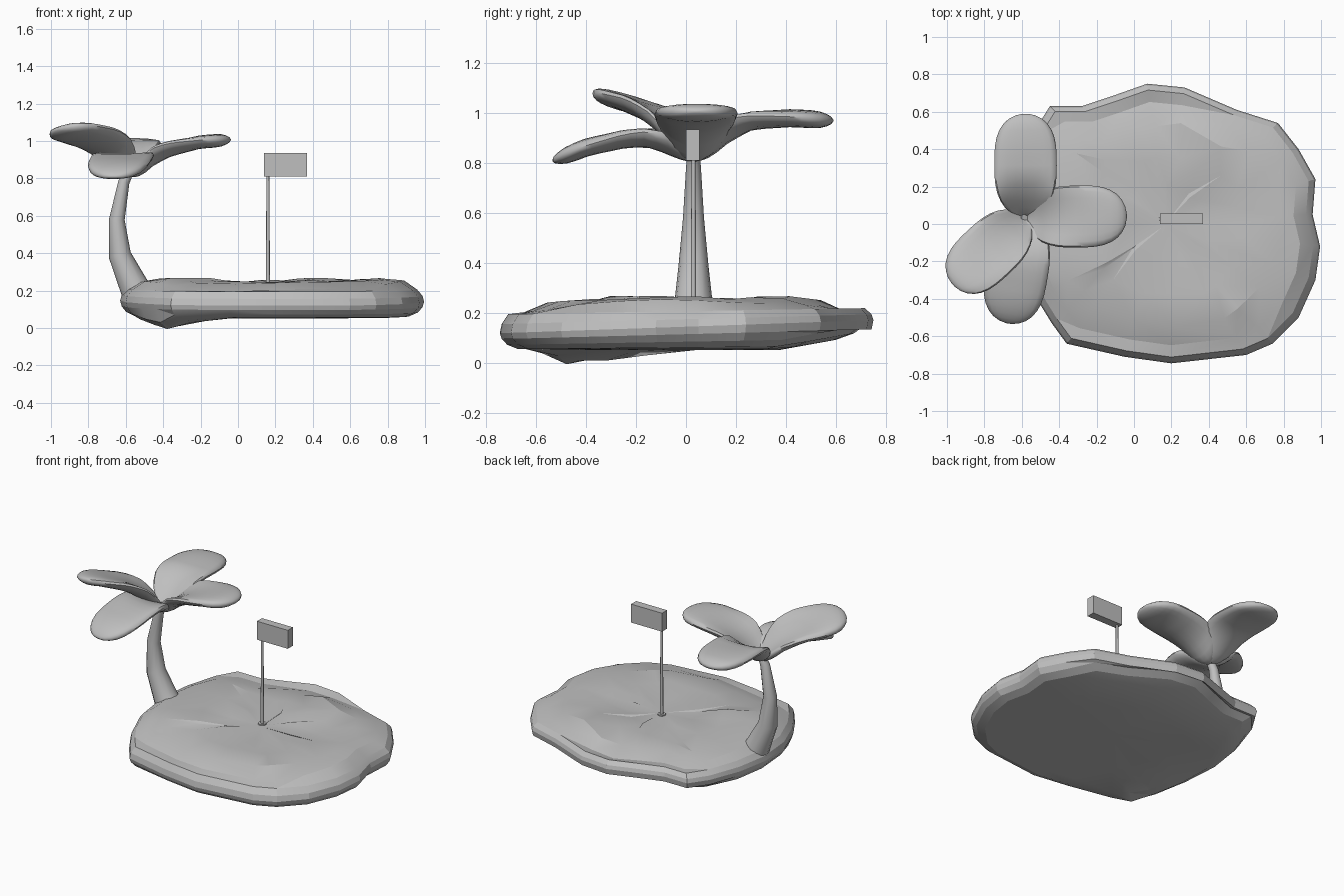
import bpy, bmesh, math, random
from mathutils import Vector

if "Cube" in bpy.data.objects:
    bpy.data.objects.remove(bpy.data.objects["Cube"])

random.seed(4)
grey = bpy.data.materials.new("plain grey")
grey.diffuse_color = (0.52, 0.52, 0.52, 1)
grey.use_nodes = True
grey.node_tree.nodes["Principled BSDF"].inputs["Base Color"].default_value = grey.diffuse_color


def finish(name, bm, angle=30):
    bmesh.ops.recalc_face_normals(bm, faces=bm.faces)
    me = bpy.data.meshes.new(name)
    bm.to_mesh(me)
    bm.free()
    ob = bpy.data.objects.new(name, me)
    bpy.context.collection.objects.link(ob)
    me.materials.append(grey)
    bpy.ops.object.select_all(action='DESELECT')
    ob.select_set(True)
    bpy.context.view_layer.objects.active = ob
    bpy.ops.object.shade_smooth_by_angle(angle=math.radians(angle))
    return ob


def loft(name, rings, angle=30, triangulate=False):
    """Skin a list of equal-length point rings and cap both ends."""
    bm = bmesh.new()
    loops = [[bm.verts.new(p) for p in ring] for ring in rings]
    n = len(loops[0])
    for a, b in zip(loops, loops[1:]):
        for i in range(n):
            j = (i + 1) % n
            bm.faces.new((a[i], a[j], b[j], b[i]))
    bm.faces.new(loops[0])
    bm.faces.new(loops[-1])
    if triangulate:
        bmesh.ops.triangulate(bm, faces=bm.faces)
    return finish(name, bm, angle)


def interp(table, u):
    for a, b in zip(table, table[1:]):
        if u <= b[0]:
            t = (u - a[0]) / (b[0] - a[0])
            return [p + (q - p) * t for p, q in zip(a[1:], b[1:])]
    return list(table[-1][1:])


# island: irregular outline scaled through a rounded slab profile
OUTLINE = [(-0.63, 0.05), (-0.6, 0.28), (-0.53, 0.5), (-0.45, 0.63), (-0.28, 0.63),
           (-0.1, 0.69), (0.07, 0.75), (0.27, 0.73), (0.55, 0.61), (0.77, 0.54),
           (0.88, 0.4), (0.97, 0.24), (0.955, 0.05), (0.995, -0.12), (0.97, -0.3),
           (0.88, -0.5), (0.74, -0.64), (0.6, -0.7), (0.2, -0.745), (-0.05, -0.71),
           (-0.36, -0.64), (-0.44, -0.53), (-0.52, -0.4), (-0.6, -0.2)]
PROFILE = [(0.03, 0.052), (0.5, 0.052), (0.8, 0.055), (0.9, 0.062), (0.96, 0.085),
           (0.99, 0.115), (1.0, 0.145), (0.99, 0.175), (0.955, 0.207), (0.87, 0.243),
           (0.72, 0.258), (0.5, 0.252), (0.25, 0.244), (0.03, 0.238)]
CX, DIP = 0.17, Vector((-0.379, -0.477))
rings = []
for k, (s, z0) in enumerate(PROFILE):
    ring = []
    for ox, oy in OUTLINE:
        x, y = CX + (ox - CX) * s, oy * s
        z = z0
        if s > 0.85:                                   # rim rises towards the back
            z += 0.035 * y * (1 - abs(z0 - 0.145) / 0.12)
        if k > 8:                                      # bumps on top, falling off front and back
            z += 0.013 * math.sin(5 * x + 3) * math.cos(6 * y + 0.6) * min(1, s * 2)
            z -= 0.2 * max(0, abs(y) - 0.42)
            if 0.2 < s < 0.8:
                x += random.uniform(-0.03, 0.03)
                y += random.uniform(-0.03, 0.03)
                z += random.uniform(-0.007, 0.007)
        if k < 5:                                      # low keel under the front left
            dx, dy = (x - DIP.x) / 0.24, (y - DIP.y) / (0.6 if y > DIP.y else 0.15)
            z -= 0.062 * max(0, 1 - math.hypot(dx, dy))
            z += 0.17 * max(0, y - 0.38)
        ring.append((x, y, z))
    rings.append(ring)
loft("island", rings, 16, True)

# trunk: curved, tapering, following its path
PATH = [(-0.53, 0.17, 0.09), (-0.55, 0.21, 0.08), (-0.632, 0.39, 0.06), (-0.648, 0.58, 0.042),
        (-0.61, 0.78, 0.03), (-0.58, 0.84, 0.025)]
rings = []
for i, (x, z, r) in enumerate(PATH):
    a, b = PATH[max(i - 1, 0)], PATH[min(i + 1, len(PATH) - 1)]
    d = Vector((b[0] - a[0], 0, b[1] - a[1])).normalized()
    side = Vector((d.z, 0, -d.x))
    rings.append([Vector((x, 0.03, z)) + side * r * math.cos(t) + Vector((0, r * math.sin(t), 0))
                  for t in (2 * math.pi * j / 12 for j in range(12))])
loft("trunk", rings, 40)


# leaves: spoon-shaped pads; table rows are (fraction of length, height, cup of edges)
def leaf(name, degrees, length, width, table, roll=0.0):
    a = math.radians(degrees)
    d, s = Vector((math.cos(a), math.sin(a), 0)), Vector((-math.sin(a), math.cos(a), 0))
    rings, steps, n = [], 16, 20
    for i in range(steps + 1):
        u = 0.5 - 0.5 * math.cos(math.pi * (0.02 + 0.96 * i / steps))
        z, cup = interp(table, u)
        q = 2 * u - 1
        f = (1 - abs(q) ** (3.2 if q > 0 else 2.7)) ** 0.5
        w, th = width * f, 0.036 * min(1, f * 1.3)
        ring = []
        for j in range(n):
            t = 2 * math.pi * j / n
            v, h = math.cos(t), math.sin(t)
            h = math.copysign(abs(h) ** 0.7, h)        # fuller rounded edge
            p = Vector((-0.58, 0.035, z)) + d * (length * u) + s * (w * v)
            p.z += th * h + cup * v * v + roll * w * v
            ring.append(p)
        rings.append(ring)
    loft(name, rings, 50)


leaf("leaf_right", 1, 0.542, 0.166,
     [(0, .815, .02), (.12, .85, .06), (.25, .91, .06), (.42, .955, .035), (.7, .995, .01), (1, 1.007, 0)])
leaf("leaf_back", 90, 0.555, 0.167,
     [(0, .815, .02), (.12, .86, .06), (.25, .92, .06), (.42, .97, .02), (.7, .98, .005), (1, .97, 0)])
leaf("leaf_front", 261, 0.575, 0.167,
     [(0, .815, .02), (.15, .86, .05), (.3, .895, .03), (.45, .9, .015), (.75, .865, .0), (1, .81, 0)])
leaf("leaf_left", 223, 0.53, 0.16,
     [(0, .815, .02), (.12, .865, .06), (.25, .925, .06), (.45, .99, .035), (.75, 1.04, .01), (1, 1.06, 0)], 0.2)


# sign post with a small collar, and its plain board
def ring_at(z, r):
    return [(0.16 + r * math.cos(math.pi * k / 4), 0.03 + r * math.sin(math.pi * k / 4), z)
            for k in range(8)]


loft("sign_post", [ring_at(0.22, 0.011), ring_at(0.815, 0.008)], 50)
loft("post_collar", [ring_at(0.22, 0.028), ring_at(0.245, 0.026)], 30)
bm = bmesh.new()
bmesh.ops.create_cube(bm, size=1)
for v in bm.verts:
    v.co = Vector((0.255 + v.co.x * 0.23, 0.028 + v.co.y * 0.054, 0.873 + v.co.z * 0.124))
finish("sign_board", bm)
